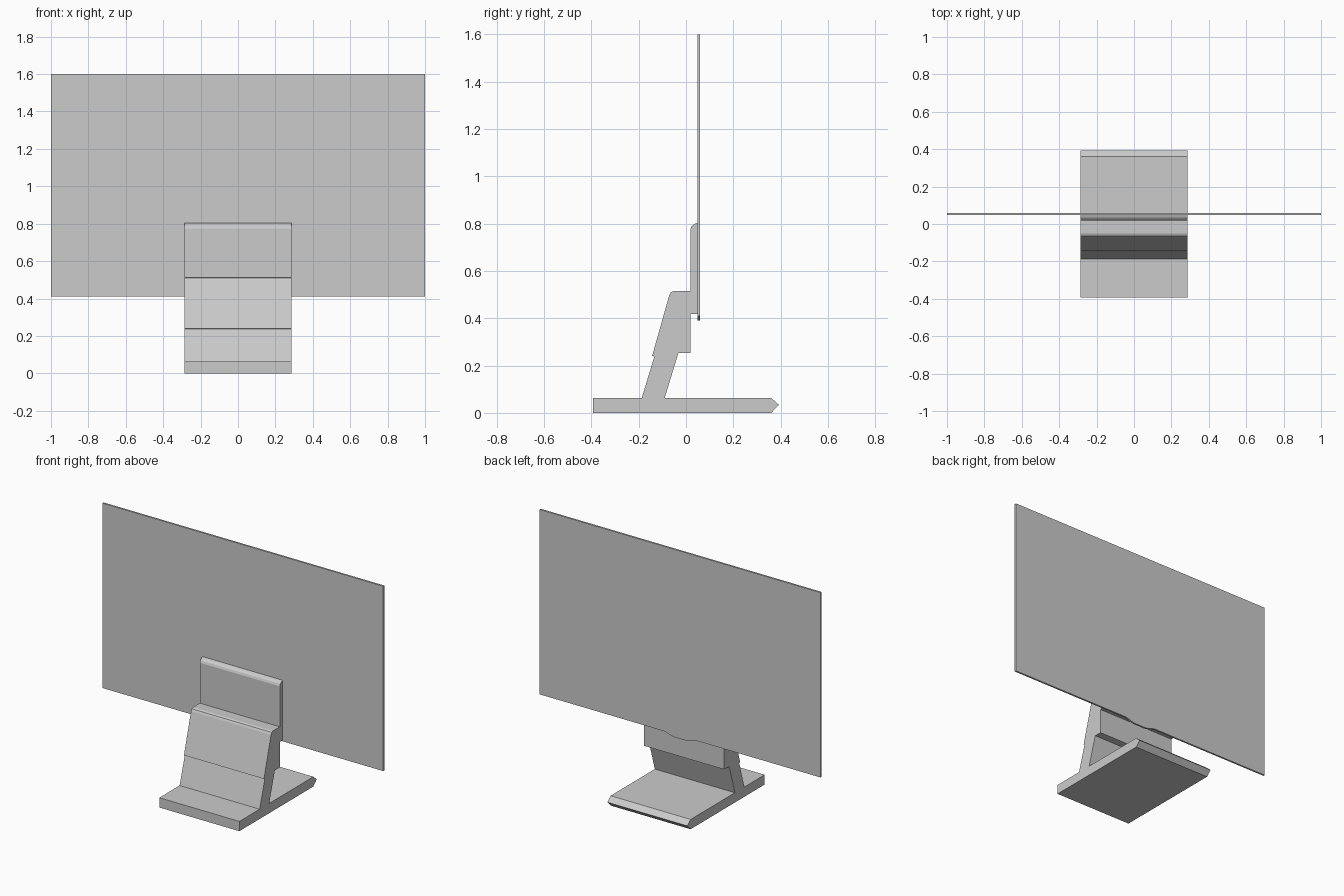
import bpy
import bmesh

cube = bpy.data.objects.get("Cube")
if cube:
    bpy.data.objects.remove(cube, do_unlink=True)

grey = bpy.data.materials.new("plain grey")
grey.use_nodes = True
grey.diffuse_color = (0.6, 0.6, 0.6, 1)
grey.node_tree.nodes["Principled BSDF"].inputs["Base Color"].default_value = (0.6, 0.6, 0.6, 1)


def extrude_profile(name, points, offset):
    """Make a closed prism from a 3D outline pushed along an offset."""
    bm = bmesh.new()
    face = bm.faces.new([bm.verts.new(p) for p in points])
    result = bmesh.ops.extrude_face_region(bm, geom=[face], use_keep_orig=True)
    moved = [g for g in result["geom"] if isinstance(g, bmesh.types.BMVert)]
    bmesh.ops.translate(bm, verts=moved, vec=offset)
    bmesh.ops.recalc_face_normals(bm, faces=bm.faces)
    mesh = bpy.data.meshes.new(name)
    bm.to_mesh(mesh)
    bm.free()
    mesh.materials.append(grey)
    obj = bpy.data.objects.new(name, mesh)
    bpy.context.collection.objects.link(obj)
    return obj


HALF = 0.285  # half width of the stand


def stand_part(name, profile):
    """Side profile (y, z) swept across the stand width."""
    return extrude_profile(name, [(-HALF, y, z) for y, z in profile], (2 * HALF, 0, 0))


# Foot with a pointed rear edge
stand_part("base", [(-0.393, 0), (0.36, 0), (0.393, 0.034), (0.36, 0.063), (-0.393, 0.063)])

# Leaning leg and the thicker head on top of it
stand_part("neck", [
    (-0.187, 0.063), (-0.09, 0.063), (-0.032, 0.254), (0.018, 0.254), (0.018, 0.515),
    (-0.052, 0.515), (-0.064, 0.51), (-0.071, 0.497), (-0.143, 0.241), (-0.134, 0.238)])

# Plate joining the neck to the screen
stand_part("mount_plate", [
    (0.018, 0.418), (0.048, 0.418), (0.048, 0.803), (0.036, 0.799), (0.023, 0.788), (0.018, 0.775)])

# Thin screen with a small curved lip in the middle of its lower edge
lip = [(0.12, 0.41), (0.095, 0.406), (0.07, 0.396), (0.045, 0.391)]
lower = [(-x, z) for x, z in lip] + lip[::-1]
outline = [(-1, 0.41)] + lower + [(1, 0.41), (1, 1.6), (-1, 1.6)]
extrude_profile("screen", [(x, 0.048, z) for x, z in outline], (0, 0.012, 0))
